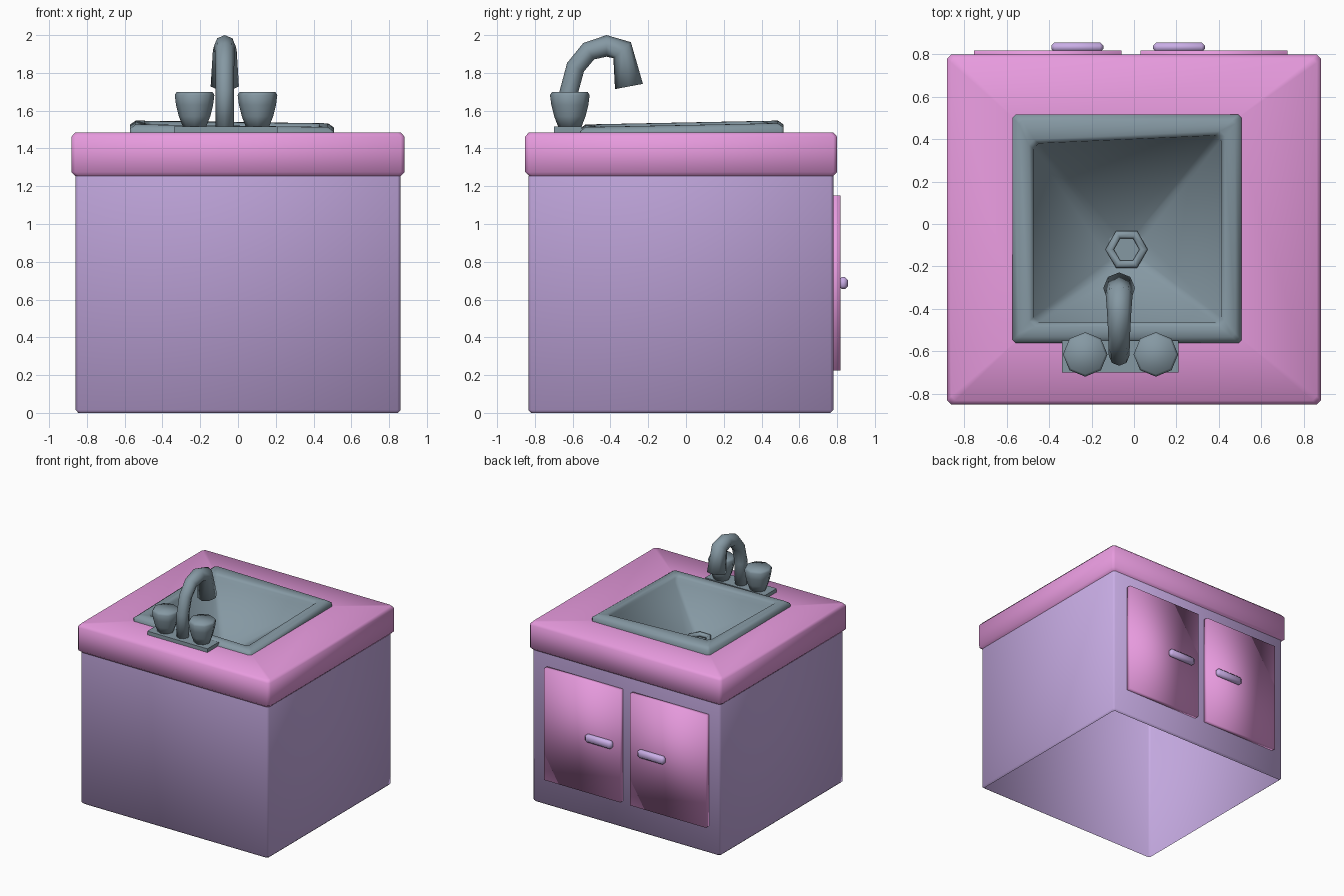
import bpy
import math
from mathutils import Vector

old = bpy.data.objects.get("Cube")
if old:
    bpy.data.objects.remove(old, do_unlink=True)


def material(name, rgb):
    mat = bpy.data.materials.new(name)
    mat.use_nodes = True
    mat.diffuse_color = (*rgb, 1)
    mat.node_tree.nodes["Principled BSDF"].inputs["Base Color"].default_value = (*rgb, 1)
    return mat


PINK = material("pink", (0.80, 0.325, 0.73))
LILAC = material("lilac", (0.585, 0.42, 0.79))
STEEL = material("steel grey", (0.235, 0.315, 0.365))


def loft(name, loops, mat, caps=True, closed=False, angle=180):
    """Skin a list of equally long point loops, capped or joined end to start."""
    n = len(loops[0])
    verts = [p for loop in loops for p in loop]
    faces = []
    for k in range(len(loops) if closed else len(loops) - 1):
        a, b = k * n, (k + 1) % len(loops) * n
        for i in range(n):
            j = (i + 1) % n
            faces.append((a + i, a + j, b + j, b + i))
    if caps and not closed:
        faces.append(tuple(reversed(range(n))))
        faces.append(tuple(range(len(verts) - n, len(verts))))
    mesh = bpy.data.meshes.new(name)
    mesh.from_pydata(verts, [], faces)
    obj = bpy.data.objects.new(name, mesh)
    bpy.context.collection.objects.link(obj)
    mesh.materials.append(mat)
    bpy.ops.object.select_all(action='DESELECT')
    obj.select_set(True)
    bpy.context.view_layer.objects.active = obj
    if angle == 180:
        bpy.ops.object.shade_smooth()
    elif angle:
        bpy.ops.object.shade_smooth_by_angle(angle=math.radians(angle))
    return obj


def rect(bounds, inset, z, c):
    """Rectangle with cut corners, counter-clockwise."""
    x0, x1, y0, y1 = bounds
    x0, x1, y0, y1 = x0 + inset, x1 - inset, y0 + inset, y1 - inset
    return [(x0 + c, y0, z), (x1 - c, y0, z), (x1, y0 + c, z), (x1, y1 - c, z),
            (x1 - c, y1, z), (x0 + c, y1, z), (x0, y1 - c, z), (x0, y0 + c, z)]


def ring(center, radius, sides, tangent=(0, 0, 1)):
    """Regular polygon around a tangent lying in the y-z plane."""
    u = Vector((1, 0, 0))
    v = Vector(tangent).normalized().cross(u)
    steps = [2 * math.pi * i / sides for i in range(sides)]
    return [Vector(center) + radius * (u * math.cos(a) + v * math.sin(a)) for a in steps]


def box(name, bounds, z0, z1, mat, bevel=0.0, angle=180):
    x0, x1, y0, y1 = bounds
    loops = [[(x0, y0, z), (x1, y0, z), (x1, y1, z), (x0, y1, z)] for z in (z0, z1)]
    obj = loft(name, loops, mat, angle=angle)
    if bevel:
        mod = obj.modifiers.new("bevel", 'BEVEL')
        mod.width = bevel
        mod.segments = 1
    return obj


# Hollow cabinet shell, open underneath
body = (-0.86, 0.86, -0.835, 0.78)
loft("cabinet_body", [rect(body, i, z, 0.015) for i, z in
                      ((0.015, 0), (0, 0.015), (0, 1.255))], LILAC, caps=False)

# Countertop shell, open underneath, with an opening for the sink
top = (-0.882, 0.882, -0.852, 0.80)
hole = (-0.53, 0.465, -0.52, 0.475)
loft("countertop", [rect(top, 0.025, 1.25, 0.02), rect(top, 0, 1.275, 0.02),
                    rect(top, 0, 1.462, 0.02), rect(top, 0.02, 1.485, 0.02),
                    rect(hole, 0, 1.485, 0.01)], PINK, caps=False)

# Sink: slightly tilted rim with a short lip, then a basin sloping to the drain
outer = (-0.572, 0.507, -0.562, 0.517)
inner = (-0.475, 0.41, -0.465, 0.40)
drain = (-0.115, 0.045, -0.20, -0.04)


def tilt(loop):
    return [(x, y, z + 0.02 * y - 0.014 * x) for x, y, z in loop]


def skew(loop):
    return [(x, y + (0.045 * x if y > 0.3 else 0), z) for x, y, z in loop]


loft("sink_basin", [rect(outer, 0, 1.475, 0.015), tilt(rect(outer, 0, 1.508, 0.015)),
                    tilt(rect(outer, 0.03, 1.53, 0.015)),
                    tilt(skew(rect(inner, -0.02, 1.53, 0.025))),
                    tilt(skew(rect(inner, 0, 1.512, 0.025))),
                    tilt(skew(rect(inner, 0.004, 1.475, 0.025))),
                    rect(drain, 0, 1.228, 0.03)], STEEL, caps=False)
loft("basin_floor", [rect(drain, 0, 1.222, 0.03), rect(drain, 0, 1.228, 0.03)], STEEL, angle=50)

# Hexagonal drain ring
loft("drain_ring", [ring((-0.035, -0.12, z), r, 6) for r, z in
                    ((0.06, 1.225), (0.1, 1.225), (0.1, 1.246), (0.09, 1.257),
                     (0.07, 1.257), (0.06, 1.246))], STEEL, closed=True)

# Tap plate and two knobs
box("tap_plate", (-0.34, 0.21, -0.70, -0.55), 1.48, 1.515, STEEL, angle=0)
knob = ((0.06, 1.51), (0.083, 1.57), (0.098, 1.63), (0.105, 1.683), (0.094, 1.70))
for side, x in (("right", -0.23), ("left", 0.103)):
    loft("tap_knob_" + side, [ring((x, -0.615, z), r, 8) for r, z in knob], STEEL)

# Curved spout, widening to the mouth
path = [(-0.62, 1.50, 0.048), (-0.62, 1.70, 0.049), (-0.585, 1.83, 0.05),
        (-0.515, 1.915, 0.052), (-0.42, 1.943, 0.057), (-0.338, 1.92, 0.063),
        (-0.302, 1.728, 0.075)]
points = [Vector((-0.07, y, z)) for y, z, r in path]
loops = []
for i, p in enumerate(points):
    before = p - points[i - 1] if i else points[1] - p
    after = points[i + 1] - p if i + 1 < len(points) else before
    tangent = before.normalized() + after.normalized()
    loops.append(ring(p, path[i][2], 8, tangent))
loft("tap_spout", loops, STEEL)

# Cupboard doors and pulls on the back
for side, x, pull_x in (("right", -0.755, -0.39), ("left", 0.03, 0.09)):
    box("door_" + side, (x, x + 0.695, 0.77, 0.818), 0.225, 1.15, PINK)
    box("door_pull_" + side, (pull_x, pull_x + 0.245, 0.81, 0.857), 0.655, 0.72,
        LILAC, bevel=0.016)
